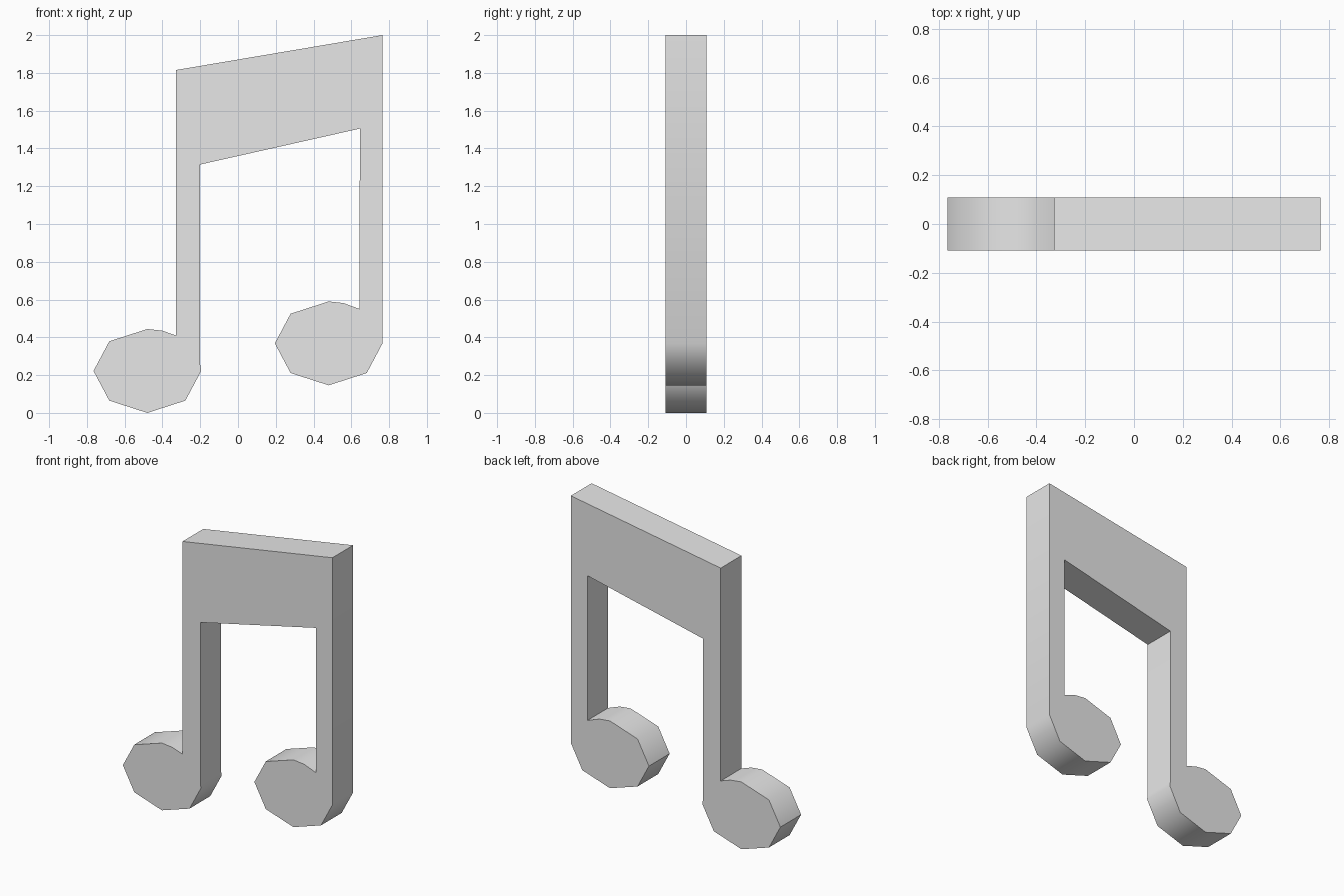
import bpy
import bmesh
from math import cos, sin, radians

cube = bpy.data.objects.get("Cube")
if cube:
    bpy.data.objects.remove(cube, do_unlink=True)

HALF_DEPTH = 0.108
RX, RZ = 0.285, 0.222


def head(cx, cz, join_angle):
    """Eight-sided oval head, from its join with the stem round to its outer side."""
    angles = [join_angle, 74] + list(range(90, 361, 45))
    # the widest-left corner and the rest follow in 45 degree steps
    return [(cx + RX * cos(radians(a)), cz + RZ * sin(radians(a))) for a in angles]


# Outline: left head, left stem inside, beam underside, right head, right stem, beam top
left_head = head(-0.48, 0.222, 58)
right_head = head(0.48, 0.368, 55)
outline = (
    left_head
    + [(-0.2, 0.255), (-0.2, 1.315), (0.645, 1.505)]
    + right_head
    + [(0.765, 2.0), (-0.329, 1.815)]
)

# Extrude the outline through the depth
bm = bmesh.new()
face = bm.faces.new([bm.verts.new((x, -HALF_DEPTH, z)) for x, z in outline])
extruded = bmesh.ops.extrude_face_region(bm, geom=[face], use_keep_orig=True)
new_verts = [g for g in extruded["geom"] if isinstance(g, bmesh.types.BMVert)]
bmesh.ops.translate(bm, verts=new_verts, vec=(0, 2 * HALF_DEPTH, 0))
bmesh.ops.recalc_face_normals(bm, faces=bm.faces)
mesh = bpy.data.meshes.new("beamed_notes")
bm.to_mesh(mesh)
bm.free()
notes = bpy.data.objects.new("beamed_notes", mesh)
bpy.context.collection.objects.link(notes)

# Plain grey material
grey = bpy.data.materials.new("light_grey")
grey.use_nodes = True
colour = (0.8, 0.8, 0.8, 1.0)
grey.diffuse_color = colour
grey.node_tree.nodes["Principled BSDF"].inputs["Base Color"].default_value = colour
mesh.materials.append(grey)

# Smooth the rims of the heads, keep the other edges sharp
bpy.ops.object.select_all(action="DESELECT")
notes.select_set(True)
bpy.context.view_layer.objects.active = notes
bpy.ops.object.shade_smooth_by_angle(angle=radians(50))
